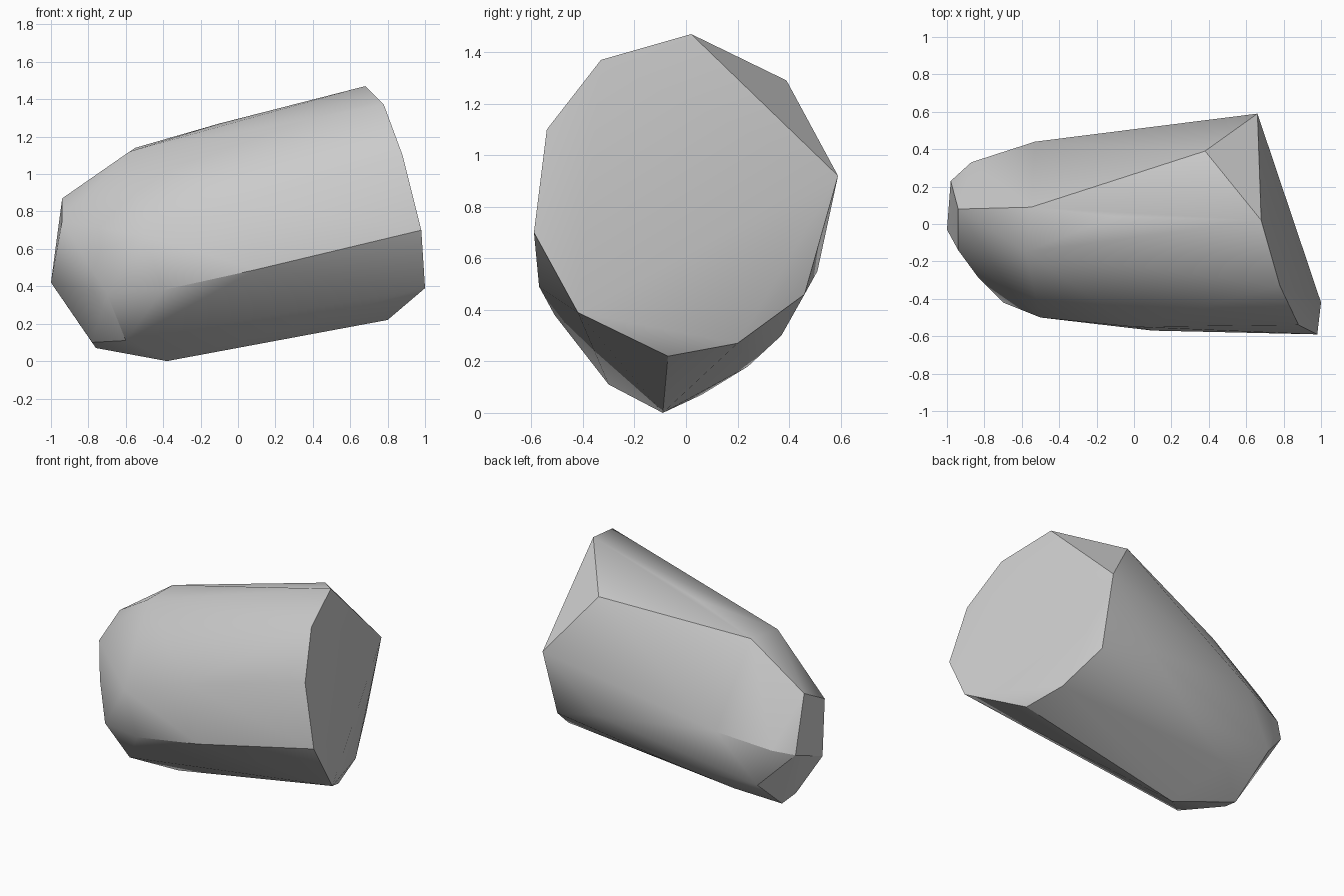
import bpy
import bmesh
import math
from mathutils import Vector

default_cube = bpy.data.objects.get("Cube")
if default_cube:
    bpy.data.objects.remove(default_cube, do_unlink=True)


def make_material(name, colour):
    material = bpy.data.materials.new(name)
    material.use_nodes = True
    material.diffuse_color = colour
    shader = next(node for node in material.node_tree.nodes
                  if node.type == "BSDF_PRINCIPLED")
    shader.inputs["Base Color"].default_value = colour
    return material


def make_hull(name, sections, material, unit):
    """Wrap a tight convex skin around the corner points of all sections."""
    mesh = bpy.data.meshes.new(name)
    shell = bmesh.new()
    for section in sections:
        for corner in section:
            shell.verts.new(Vector(corner) * unit)
    bmesh.ops.convex_hull(shell, input=list(shell.verts),
                          use_existing_faces=False)
    # Corners swallowed by the skin are not needed
    loose = [vert for vert in shell.verts if not vert.link_faces]
    bmesh.ops.delete(shell, geom=loose, context="VERTS")
    # Merge triangles that lie in one plane
    bmesh.ops.dissolve_limit(shell, angle_limit=math.radians(2),
                             verts=list(shell.verts),
                             edges=list(shell.edges))
    bmesh.ops.recalc_face_normals(shell, faces=list(shell.faces))
    shell.to_mesh(mesh)
    shell.free()
    mesh.materials.append(material)
    body = bpy.data.objects.new(name, mesh)
    bpy.context.collection.objects.link(body)
    return body


# Slanted flat end, going round its rim, then its chipped corner
end_rim = [
    (68, 2, 147), (78, -33, 137), (88, -54, 110), (98, -59, 70),
    (100, -42, 39), (80, -7, 22), (74, 20, 27), (64, 46, 46),
    (66, 59, 92), (38, 39, 129),
]

# Slight bulges along the flanks
flanks = [
    (-10, 4, 127), (0, -55, 86), (10, -57, 49), (-16, 37, 30),
    (30, 51, 55),
]

# Shoulder where the barrel starts to taper
shoulder = [
    (-55, 9, 114), (-58, -15, 112), (-50, -50, 67), (-40, -51, 38),
    (-38, -9, 0), (-53, 24, 18), (-53, 44, 64),
]

# Rounded nose
nose = [
    (-70, -42, 36), (-60, -30, 11), (-83, -29, 57), (-78, -6, 10),
    (-76, 6, 7), (-78, 35, 31), (-87, 33, 56),
]

# Small facet closing the nose
nose_tip = [
    (-94, 8, 87), (-94, -14, 75), (-100, -3, 42), (-98, 23, 52),
]

grey = make_material("plain grey", (0.6, 0.6, 0.6, 1))
body = make_hull("faceted_body",
                 [end_rim, flanks, shoulder, nose, nose_tip], grey, 0.01)

# Soft flanks with crisp rim and chips
bpy.ops.object.select_all(action="DESELECT")
body.select_set(True)
bpy.context.view_layer.objects.active = body
bpy.ops.object.shade_smooth_by_angle(angle=math.radians(30))
